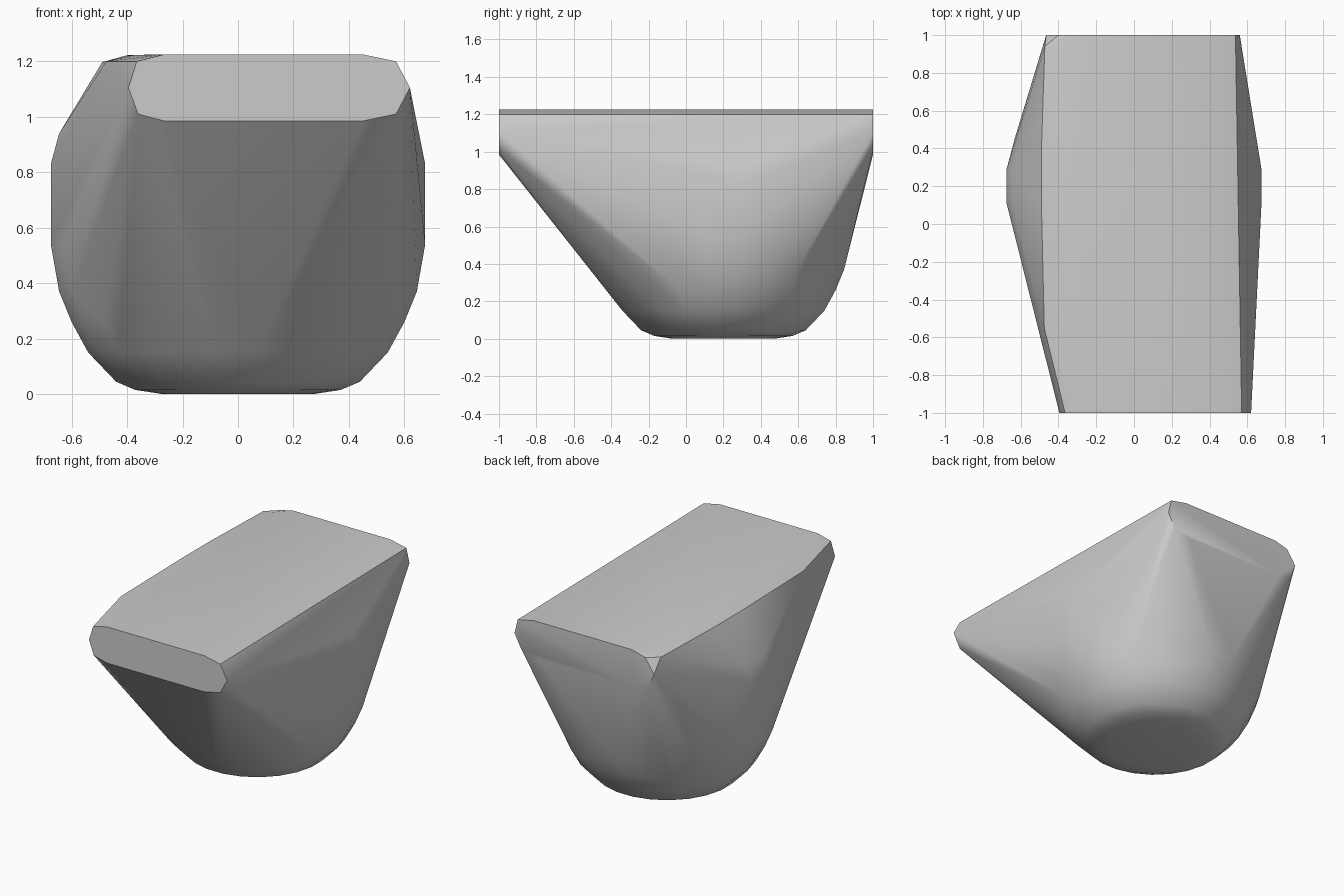
import bpy
import bmesh
import math

cube = bpy.data.objects.get("Cube")
if cube:
    bpy.data.objects.remove(cube, do_unlink=True)

TOP = 1.225


def material(name, colour):
    mat = bpy.data.materials.new(name)
    mat.use_nodes = True
    mat.diffuse_color = colour
    mat.node_tree.nodes["Principled BSDF"].inputs["Base Color"].default_value = colour
    return mat


def end_cap(y, left, right, left_top, right_top):
    """Flat bevelled slab end: points of an elongated polygon at depth y."""
    mid = 1.105
    outline = [
        (left, mid), (left + 0.035, 1.01), (left + 0.13, 0.985),
        (right - 0.17, 0.985), (right - 0.05, 1.01), (right, mid),
        (right_top, 1.2), (right_top - 0.12, TOP),
        (left_top + 0.1, TOP), (left_top, 1.2),
    ]
    return [(x, y, z) for x, z in outline]


def round_belly(cy, segments):
    """Rounded barrel: a profile of (radius, height) turned about the z axis."""
    profile = [(0.27, 0.0), (0.37, 0.015), (0.44, 0.045), (0.54, 0.15),
               (0.6, 0.26), (0.645, 0.37), (0.675, 0.54), (0.675, 0.83),
               (0.645, 0.94), (0.49, 1.195)]
    step = math.tau / segments
    half = math.cos(step / 2)
    return [(r / half * math.cos((i + 0.5) * step),
             cy + r / half * math.sin((i + 0.5) * step), z)
            for r, z in profile for i in range(segments)]


# Slab ends, belly and the bulging upper rim on one side
points = end_cap(-1.0, -0.395, 0.62, -0.365, 0.57)
points += end_cap(1.0, -0.465, 0.56, -0.40, 0.537)
points += round_belly(0.2, 24)
points += [(-0.475, -0.55, 1.2), (-0.49, 0.1, 1.197),
           (-0.49, 0.4, 1.197), (-0.472, 0.94, 1.197),
           (-0.38, -0.5, 1.222), (-0.4, 0.1, 1.222), (-0.4, 0.9, 1.222)]

# Stretch one skin around everything
bm = bmesh.new()
for p in points:
    bm.verts.new(p)
hull = bmesh.ops.convex_hull(bm, input=bm.verts[:])
unused = {g for g in hull["geom_interior"] + hull["geom_unused"]
          if isinstance(g, bmesh.types.BMVert)}
bmesh.ops.delete(bm, geom=list(unused), context='VERTS')
bmesh.ops.dissolve_limit(bm, angle_limit=math.radians(0.5),
                         verts=bm.verts[:], edges=bm.edges[:])
bmesh.ops.recalc_face_normals(bm, faces=bm.faces[:])

mesh = bpy.data.meshes.new("rounded_hull")
bm.to_mesh(mesh)
bm.free()
body = bpy.data.objects.new("rounded_hull", mesh)
bpy.context.collection.objects.link(body)
mesh.materials.append(material("plain_grey", (0.6, 0.6, 0.6, 1.0)))

# Soft shading that keeps the flat top and ends crisp
bpy.ops.object.select_all(action='DESELECT')
body.select_set(True)
bpy.context.view_layer.objects.active = body
bpy.ops.object.shade_smooth_by_angle(angle=math.radians(30))
